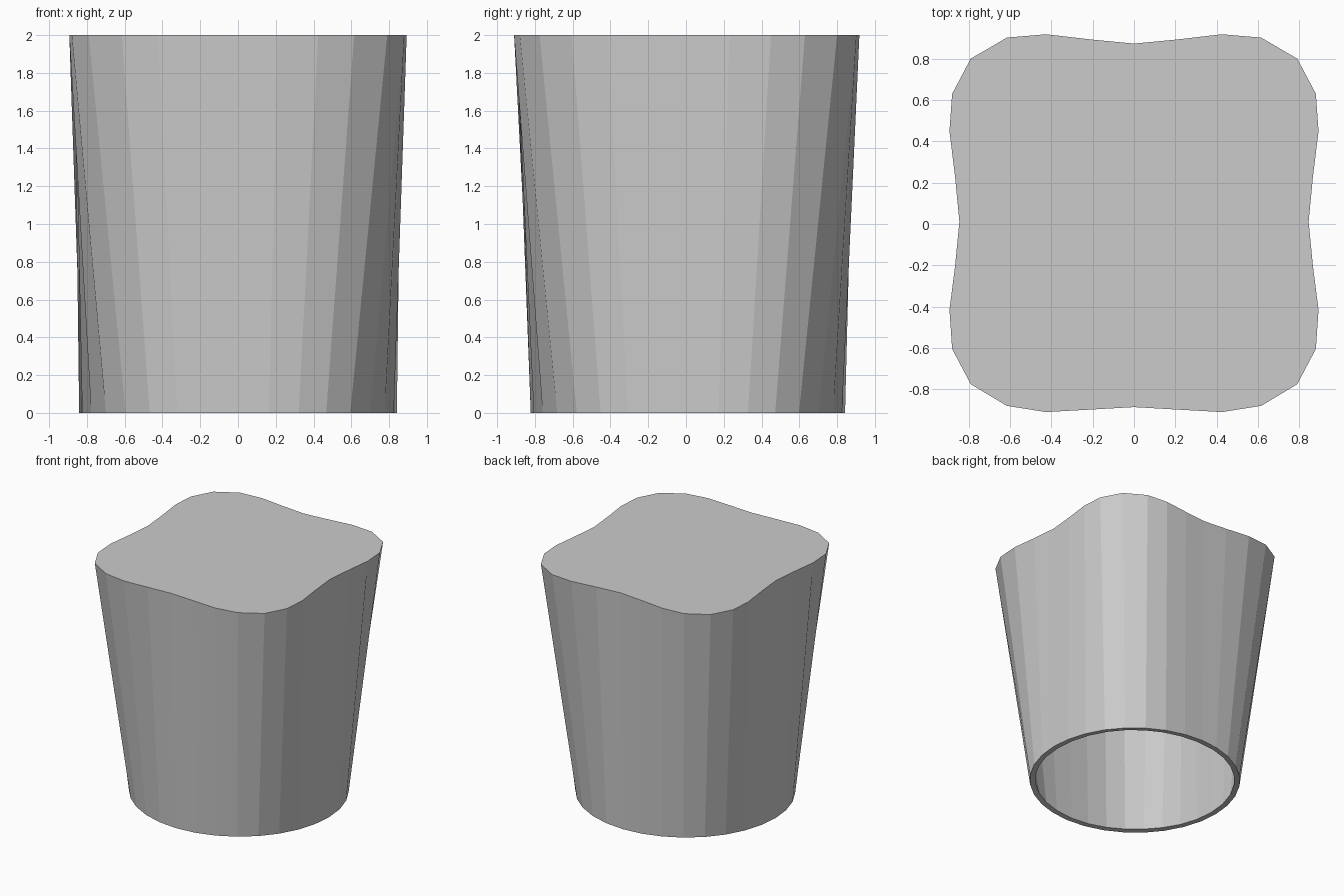
import bpy, bmesh, math

if "Cube" in bpy.data.objects:
    bpy.data.objects.remove(bpy.data.objects["Cube"])

SIDES = 32
HEIGHT = 2.0

# Right half of the lobed top outline, from the back middle round to the front middle
half = [(0, 0.873), (0.21, 0.893), (0.425, 0.918), (0.615, 0.902), (0.79, 0.80),
        (0.88, 0.63), (0.893, 0.45), (0.866, 0.23), (0.845, 0.012), (0.866, -0.205),
        (0.893, -0.415), (0.88, -0.605), (0.79, -0.775), (0.615, -0.88),
        (0.425, -0.91), (0.21, -0.898), (0, -0.886)]
outline = half + [(-x, y) for x, y in half[-2:0:-1]]

bm = bmesh.new()
# Round lower ring and lobed upper ring, joined facet to facet
lower, upper = [], []
for i, (x, y) in enumerate(outline):
    a = 2 * math.pi * i / SIDES
    lower.append(bm.verts.new((0.841 * math.sin(a), 0.01 + 0.832 * math.cos(a), 0)))
    upper.append(bm.verts.new((x, y, HEIGHT)))
for i in range(SIDES):
    j = (i + 1) % SIDES
    bm.faces.new((lower[i], upper[i], upper[j], lower[j]))
# Flat closed end
bm.faces.new(upper[::-1])

mesh = bpy.data.meshes.new("hollow_cap")
bm.to_mesh(mesh)
bm.free()
cap = bpy.data.objects.new("hollow_cap", mesh)
bpy.context.collection.objects.link(cap)

# Wall thickness, grown inwards so the underside stays open
wall = cap.modifiers.new("wall", 'SOLIDIFY')
wall.thickness = 0.045
wall.offset = -1
wall.use_even_offset = True
